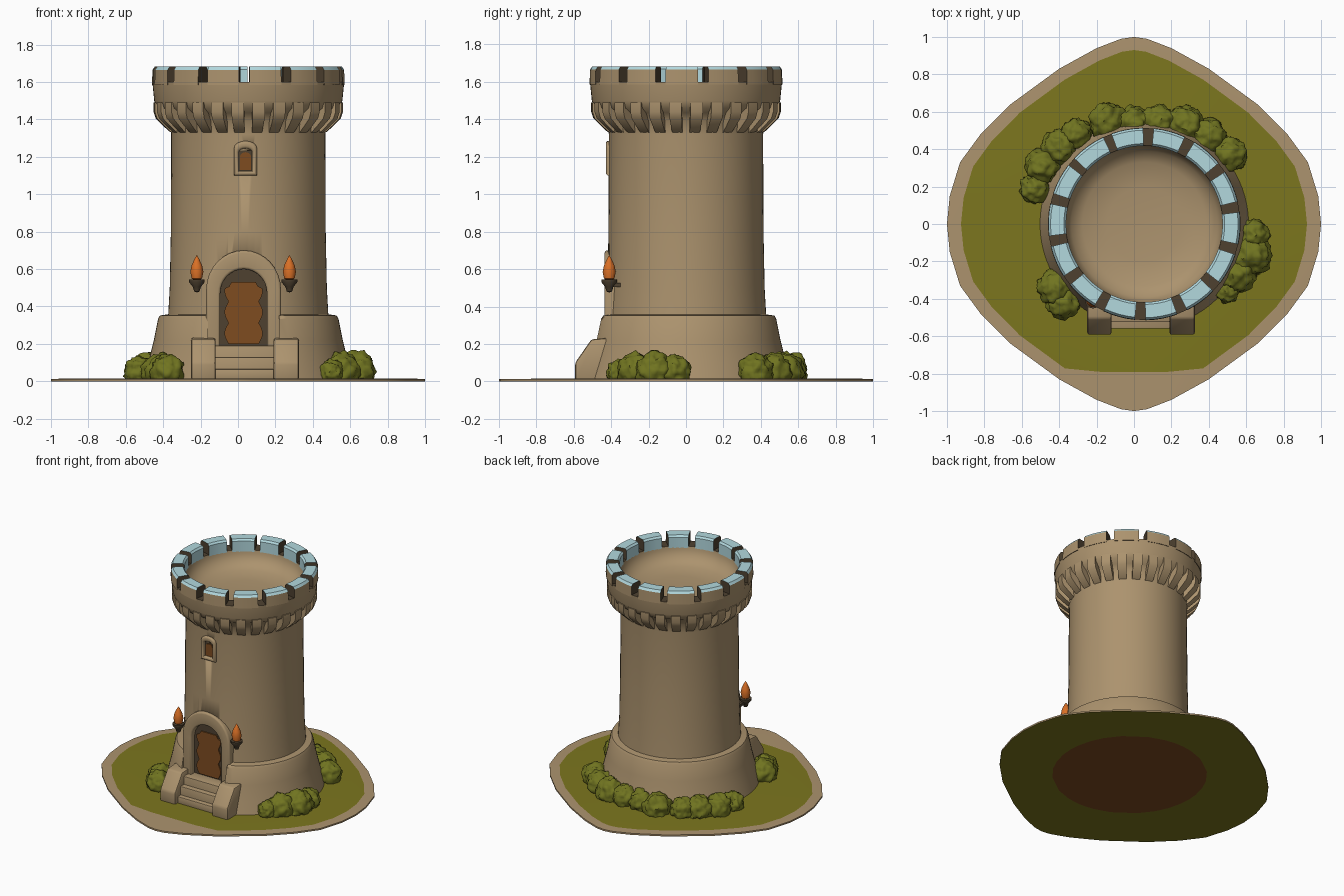
import bpy, bmesh, math
from mathutils import Vector, noise

if "Cube" in bpy.data.objects:
    bpy.data.objects.remove(bpy.data.objects["Cube"])

CX, CY = 0.055, 0.0          # tower axis
DX = 0.03                    # door axis


def mat(name, r, g, b):
    m = bpy.data.materials.new(name)
    lin = [(c / 255 / 12.92 if c < 11 else ((c / 255 + 0.055) / 1.055) ** 2.4) for c in (r, g, b)]
    m.diffuse_color = (*lin, 1)
    m.use_nodes = True
    m.node_tree.nodes["Principled BSDF"].inputs["Base Color"].default_value = m.diffuse_color
    return m


STONE = mat("tan stone", 172, 147, 110)
SNOW = mat("pale blue cap", 178, 216, 222)
DARK = mat("dark brown", 78, 65, 48)
WOOD = mat("door brown", 126, 76, 32)
FLAME = mat("flame orange", 218, 112, 38)
GRASS = mat("olive grass", 124, 118, 30)
LEAF = mat("olive leaf", 112, 116, 32)


def finish(name, bm, mats, angle=40):
    bmesh.ops.recalc_face_normals(bm, faces=bm.faces)
    me = bpy.data.meshes.new(name)
    bm.to_mesh(me)
    bm.free()
    for m in mats:
        me.materials.append(m)
    for p in me.polygons:
        p.use_smooth = True
    me.set_sharp_from_angle(angle=math.radians(angle))
    ob = bpy.data.objects.new(name, me)
    bpy.context.collection.objects.link(ob)
    return ob


def lathe(name, prof, x, y, mats, seg=64, rule=None):
    bm = bmesh.new()
    rings = [[bm.verts.new((x + r * math.cos(2 * math.pi * i / seg), y + r * math.sin(2 * math.pi * i / seg), z))
              for i in range(seg)] for r, z in prof]
    for k, (a, b) in enumerate(zip(rings, rings[1:])):
        for i in range(seg):
            j = (i + 1) % seg
            f = bm.faces.new((a[i], a[j], b[j], b[i]))
            f.material_index = rule(k) if rule else 0
    bmesh.ops.remove_doubles(bm, verts=bm.verts, dist=1e-5)
    return finish(name, bm, mats)


def prism(name, pts, axis, lo, hi, m, bevel=0.0):
    # extrude a 2D outline along x (points y,z) or along y (points x,z)
    bm = bmesh.new()
    put = (lambda p, t: (t, p[0], p[1])) if axis == "x" else (lambda p, t: (p[0], t, p[1]))
    a = [bm.verts.new(put(p, lo)) for p in pts]
    b = [bm.verts.new(put(p, hi)) for p in pts]
    bm.faces.new(a)
    bm.faces.new(b[::-1])
    for i in range(len(pts)):
        j = (i + 1) % len(pts)
        bm.faces.new((a[i], a[j], b[j], b[i]))
    if bevel:
        bmesh.ops.bevel(bm, geom=bm.edges[:], offset=bevel, segments=2, profile=0.5, affect='EDGES')
    return finish(name, bm, [m])


def box(name, x0, x1, y0, y1, z0, z1, m, bevel=0.0):
    return prism(name, [(x0, z0), (x1, z0), (x1, z1), (x0, z1)], "y", y0, y1, m, bevel)


def arch(cx, hw, z0, spring, rise, n=16):
    return [(cx - hw, z0)] + [(cx - hw * math.cos(math.pi * i / n), spring + rise * math.sin(math.pi * i / n))
                              for i in range(n + 1)] + [(cx + hw, z0)]


def surround(name, outer, inner, y0, y1, closed=False):
    # raised stone frame between two outlines
    bm = bmesh.new()
    o = [bm.verts.new((x, y0, z)) for x, z in outer]
    n = [bm.verts.new((x, y0, z)) for x, z in inner]
    for i in range(len(o) if closed else len(o) - 1):
        j = (i + 1) % len(o)
        bm.faces.new((o[i], o[j], n[j], n[i]))
    ext = bmesh.ops.extrude_face_region(bm, geom=bm.faces[:])
    bmesh.ops.translate(bm, vec=(0, y1 - y0, 0), verts=[v for v in ext["geom"] if isinstance(v, bmesh.types.BMVert)])
    rim = [e for e in bm.edges if all(abs(v.co.y - y0) < 1e-5 for v in e.verts) and
           len(e.link_faces) == 2 and e.calc_face_angle(0) > 1]
    bmesh.ops.bevel(bm, geom=rim, offset=0.014, segments=3, profile=0.5, affect='EDGES')
    return finish(name, bm, [STONE])


# ground plate: rounded diamond, tan rim, grass inside, brown disc below
quarter = [(1, 0), (.985, .15), (.93, .33), (.82, .48), (.66, .64), (.4, .83), (.2, .94), (.07, .99)]
back = [(-x, y) for x, y in quarter[1:]][::-1]
half = quarter + [(0, 1)] + back
outline = half + [(-x, -y) for x, y in half]
bm = bmesh.new()
grass = [(x * .925, max(y * .93, -.79)) for x, y in outline]
disc = [(.04 + .54 * x / math.hypot(x, y), .54 * y / math.hypot(x, y)) for x, y in outline]
loops = [[bm.verts.new((x, y, z)) for x, y in pts]
         for pts, z in ((grass, .015), (outline, .012), (outline, 0), (disc, 0))]
for k, idx in ((0, 0), (1, 0), (2, 1)):
    for i in range(len(outline)):
        j = (i + 1) % len(outline)
        bm.faces.new((loops[k][i], loops[k][j], loops[k + 1][j], loops[k + 1][i])).material_index = idx
bm.faces.new(loops[0]).material_index = 1
bm.faces.new(loops[3]).material_index = 2
finish("ground", bm, [STONE, GRASS, WOOD])

# tower wall: flared base, shaft, parapet and sunken roof floor in one profile
prof = [(0, .006), (.56, .006), (.535, .1), (.505, .22), (.482, .335), (.472, .352), (.428, .358), (.42, .5),
        (.414, .8), (.412, 1.32), (.42, 1.39), (.45, 1.435), (.49, 1.46), (.503, 1.5), (.513, 1.6),
        (.42, 1.6), (.415, 1.57), (.39, 1.52), (.33, 1.485), (.2, 1.47), (0, 1.465)]
wall = lathe("tower_wall", prof, CX, CY, [STONE, DARK], 72, lambda k: 1 if k == 14 else 0)

# cut the entrance out of the base and recess the door and window
cutters = [box("entrance_cutter", DX - .19, DX + .19, -.8, -.40, .03, .42, STONE),
           prism("door_cutter", arch(DX, .127, .19, .47, .135), "y", -.8, -.375, STONE),
           box("window_cutter", .005, .075, -.8, -.375, 1.12, 1.235, STONE)]
for c in cutters:
    c.hide_render = True
    c.hide_set(True)
    mod = wall.modifiers.new(c.name, 'BOOLEAN')
    mod.operation, mod.solver, mod.object = 'DIFFERENCE', 'EXACT', c


def wedge(bm, ang, half_a, prof, steps):
    # block following the ring; prof is a closed (radius, z) outline
    secs = []
    for s in range(steps + 1):
        a = ang - half_a + 2 * half_a * s / steps
        secs.append([bm.verts.new((CX + r * math.cos(a), CY + r * math.sin(a), z)) for r, z in prof])
    faces = [bm.faces.new(secs[0]), bm.faces.new(secs[-1][::-1])]
    for a, b in zip(secs, secs[1:]):
        for i in range(len(prof)):
            j = (i + 1) % len(prof)
            faces.append(bm.faces.new((a[i], b[i], b[j], a[j])))
    return faces


# merlons: tan outside, pale caps and inner faces, dark sides
bm = bmesh.new()
for k in range(14):
    wedge(bm, math.radians(-2.5 + k * 360 / 14), math.radians(9.7 if k != 5 else 10.8),
          [(.418, 1.585), (.515, 1.585), (.513, 1.665), (.501, 1.682), (.43, 1.682), (.418, 1.668)], 4)
bmesh.ops.recalc_face_normals(bm, faces=bm.faces)
for f in bm.faces:
    c = f.calc_center_median()
    out = Vector((c.x - CX, c.y - CY, 0)).normalized()
    d = f.normal.dot(out)
    f.material_index = 1 if f.normal.z > .3 or d < -.5 else (0 if d > .5 else 2)
finish("merlons", bm, [STONE, SNOW, DARK], 30)

# corbels under the parapet
bm = bmesh.new()
for k in range(28):
    wedge(bm, 2 * math.pi * (k + .5) / 28, .066,
          [(.40, 1.325), (.422, 1.335), (.455, 1.365), (.495, 1.405), (.507, 1.44), (.507, 1.49), (.40, 1.49)], 2)
finish("corbels", bm, [STONE], 35)

# door: stone arch, dark backing, scalloped wooden panel
surround("door_arch", arch(DX, .2, .17, .49, .21), arch(DX, .125, .17, .47, .13), -.435, -.28)
prism("door_back", arch(DX, .128, .185, .47, .132), "y", -.392, -.36, DARK)
zs = [.2 + .011 * i for i in range(31)]
hw = [.08 + .022 * abs(math.sin(math.pi * (z - .2) / .113)) - (.02 if z > .5 else 0) for z in zs]
prism("door_panel", [(DX - w, z) for w, z in zip(hw, zs)] + [(DX + w, z) for w, z in zip(hw[::-1], zs[::-1])],
      "y", -.401, -.391, WOOD)

# window: stone frame, dark recess, wooden shutter
rect = lambda w, z0, z1, r: arch(.04, w, z0, z1 - r, r, 8)
surround("window_frame", rect(.062, 1.1, 1.285, .04), rect(.036, 1.125, 1.245, .02), -.428, -.36, True)
prism("window_back", rect(.038, 1.12, 1.25, .02), "y", -.404, -.37, DARK)
prism("window_shutter", rect(.03, 1.13, 1.225, .025), "y", -.411, -.403, WOOD)

# entrance steps and side blocks
for i, (y, z) in enumerate(((-.56, .065), (-.525, .13), (-.485, .192))):
    box(f"step_{i + 1}", DX - .16, DX + .165, y, -.37, .006, z, STONE, .008)
side = [(-.36, .006), (-.592, .006), (-.592, .1), (-.505, .225), (-.36, .237)]
for name, x0, x1 in (("left", -.25, -.12), ("right", .19, .325)):
    prism("stair_block_" + name, side, "x", x0, x1, STONE, .012)

# torches
for name, x in (("left", -.22), ("right", .275)):
    lathe("torch_holder_" + name, [(0, .475), (.014, .48), (.022, .505), (.042, .53), (.042, .545), (0, .545)],
          x, -.41, [DARK], 12)
    lathe("torch_flame_" + name, [(0, .53), (.028, .55), (.035, .585), (.028, .62), (.012, .655), (0, .675)],
          x, -.41, [FLAME], 12)
    box("torch_arm_" + name, x - .01, x + .01, -.41, -.30, .505, .525, DARK)

# bushes around the base: noisy mounds
clumps = {
    "bush_left_back": [(-.53, .19, .075), (-.49, .31, .09), (-.4, .41, .09), (-.31, .48, .08)],
    "bush_back": [(-.14, .55, .095), (.0, .54, .085), (.13, .55, .085), (.27, .53, .095), (.4, .47, .09),
                  (.51, .37, .09)],
    "bush_right": [(.64, -.06, .08), (.63, -.17, .1), (.55, -.27, .095), (.5, -.36, .06)],
    "bush_left_front": [(-.42, -.34, .09), (-.38, -.42, .085)],
}
for name, blobs in clumps.items():
    bm = bmesh.new()
    for x, y, r in blobs:
        for v in bmesh.ops.create_icosphere(bm, subdivisions=4, radius=1)["verts"]:
            d = v.co.copy()
            p = d * 2.6 + Vector((x, y, r)) * 40
            s = 1 + .22 * noise.noise(p) + .16 * abs(noise.noise(p * 2.3))
            v.co = Vector((x + d.x * r * s, y + d.y * r * s, max(.05 + d.z * r * 1.05 * s, .008)))
    finish(name, bm, [LEAF], 60)
